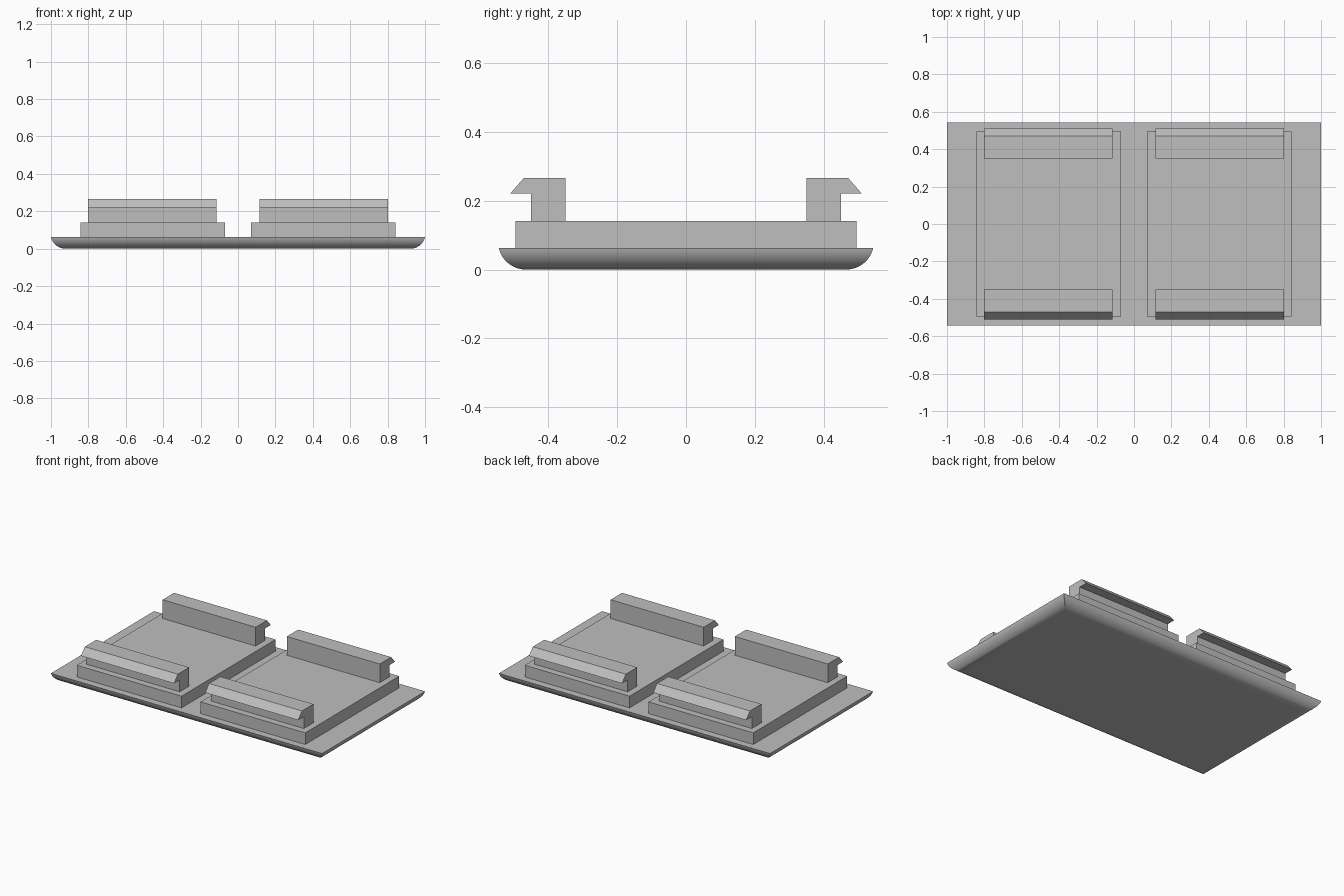
import bpy
import bmesh
import math

if "Cube" in bpy.data.objects:
    bpy.data.objects.remove(bpy.data.objects["Cube"], do_unlink=True)

grey = bpy.data.materials.new("plain_grey")
grey.use_nodes = True
colour = (0.52, 0.52, 0.52, 1)
grey.diffuse_color = colour
grey.node_tree.nodes["Principled BSDF"].inputs["Base Color"].default_value = colour


def loft(name, rings):
    """Closed solid through a list of matching point rings."""
    bm = bmesh.new()
    loops = [[bm.verts.new(p) for p in ring] for ring in rings]
    bm.faces.new(loops[0])
    bm.faces.new(loops[-1])
    for a, b in zip(loops, loops[1:]):
        for i in range(len(a)):
            j = (i + 1) % len(a)
            bm.faces.new((a[i], a[j], b[j], b[i]))
    bmesh.ops.recalc_face_normals(bm, faces=bm.faces)
    mesh = bpy.data.meshes.new(name)
    bm.to_mesh(mesh)
    bm.free()
    mesh.materials.append(grey)
    obj = bpy.data.objects.new(name, mesh)
    bpy.context.collection.objects.link(obj)
    return obj


def rect(x0, x1, y, z):
    return [(x0, -y, z), (x1, -y, z), (x1, y, z), (x0, y, z)]


# Base plate: rounded underside with mitred corners
top, radius, steps = 0.063, 0.08, 12
end = math.acos(1 - top / radius)
flare = radius * math.sin(end)
rings = []
for k in range(steps + 1):
    a = end * k / steps
    inset = flare - radius * math.sin(a)
    rings.append(rect(inset - 1, 1 - inset, 0.543 - inset, radius * (1 - math.cos(a))))
base = loft("base_plate", rings)
bpy.context.view_layer.objects.active = base
base.select_set(True)
bpy.ops.object.shade_smooth_by_angle(angle=math.radians(30))
base.select_set(False)

# Raised pads, each with a hooked clip at front and back
block_top = 0.141
hook = [(0.35, block_top), (0.45, block_top), (0.45, 0.22),
        (0.51, 0.22), (0.47, 0.266), (0.35, 0.266)]
for side, sx in (("left", 1), ("right", -1)):
    loft(side + "_pad", [rect(sx * 0.07, sx * 0.843, 0.495, z) for z in (top, block_top)])
    for place, sy in (("front", -1), ("back", 1)):
        loft(f"{side}_{place}_clip",
             [[(sx * x, sy * y, z) for y, z in hook] for x in (0.115, 0.801)])
